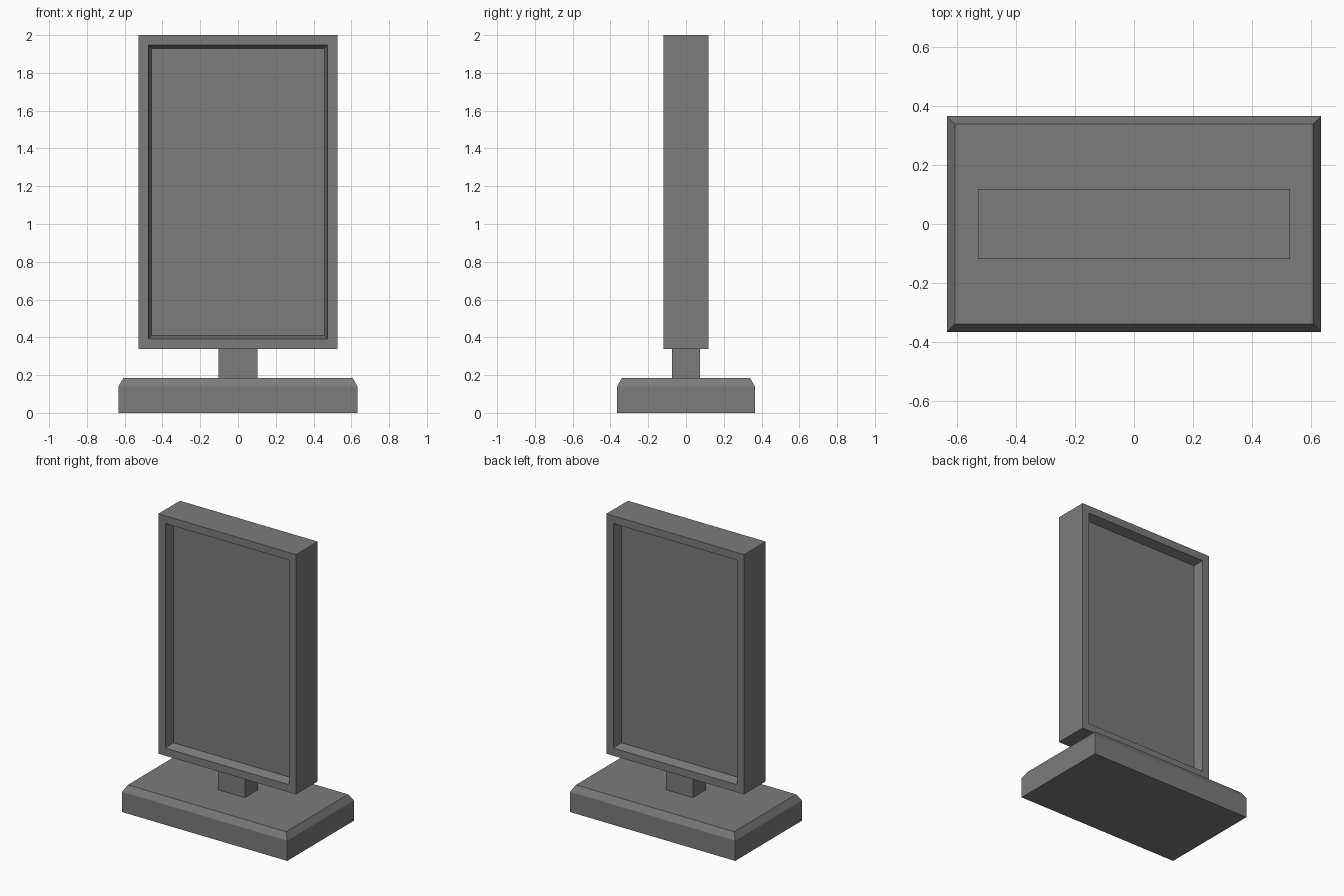
import bpy
import bmesh

cube = bpy.data.objects.get("Cube")
if cube:
    bpy.data.objects.remove(cube, do_unlink=True)

# One plain grey for the whole stand
GREY = (0.2, 0.2, 0.2, 1.0)
grey = bpy.data.materials.new("plain grey")
grey.use_nodes = True
grey.diffuse_color = GREY
grey.node_tree.nodes["Principled BSDF"].inputs["Base Color"].default_value = GREY


def box(bm, half_x, half_y, bottom, top):
    """Add a box centred on x and y, spanning bottom to top."""
    verts = bmesh.ops.create_cube(bm, size=2)["verts"]
    for v in verts:
        v.co.x *= half_x
        v.co.y *= half_y
        v.co.z = top if v.co.z > 0 else bottom
    bm.normal_update()


def finish(bm, name):
    bmesh.ops.recalc_face_normals(bm, faces=bm.faces)
    mesh = bpy.data.meshes.new(name)
    bm.to_mesh(mesh)
    bm.free()
    mesh.materials.append(grey)
    obj = bpy.data.objects.new(name, mesh)
    bpy.context.collection.objects.link(obj)
    return obj


# Base: slab with a sloped shoulder around its top
bm = bmesh.new()
box(bm, 0.633, 0.365, 0.0, 0.14)
top = max(bm.faces, key=lambda f: f.calc_center_median().z)
bmesh.ops.inset_region(bm, faces=[top], thickness=0.037, depth=0.045)
finish(bm, "base")

# Post: short neck between base and panel
bm = bmesh.new()
box(bm, 0.104, 0.073, 0.185, 0.338)
finish(bm, "post")

# Display panel: frame with a tapered recess on the front and the back
bm = bmesh.new()
box(bm, 0.528, 0.118, 0.338, 2.0)
for face in [f for f in bm.faces if abs(f.normal.y) > 0.9]:
    bmesh.ops.inset_region(bm, faces=[face], thickness=0.075, depth=0.0)
    bmesh.ops.inset_region(bm, faces=[face], thickness=0.025, depth=-0.063)
finish(bm, "display_panel")
